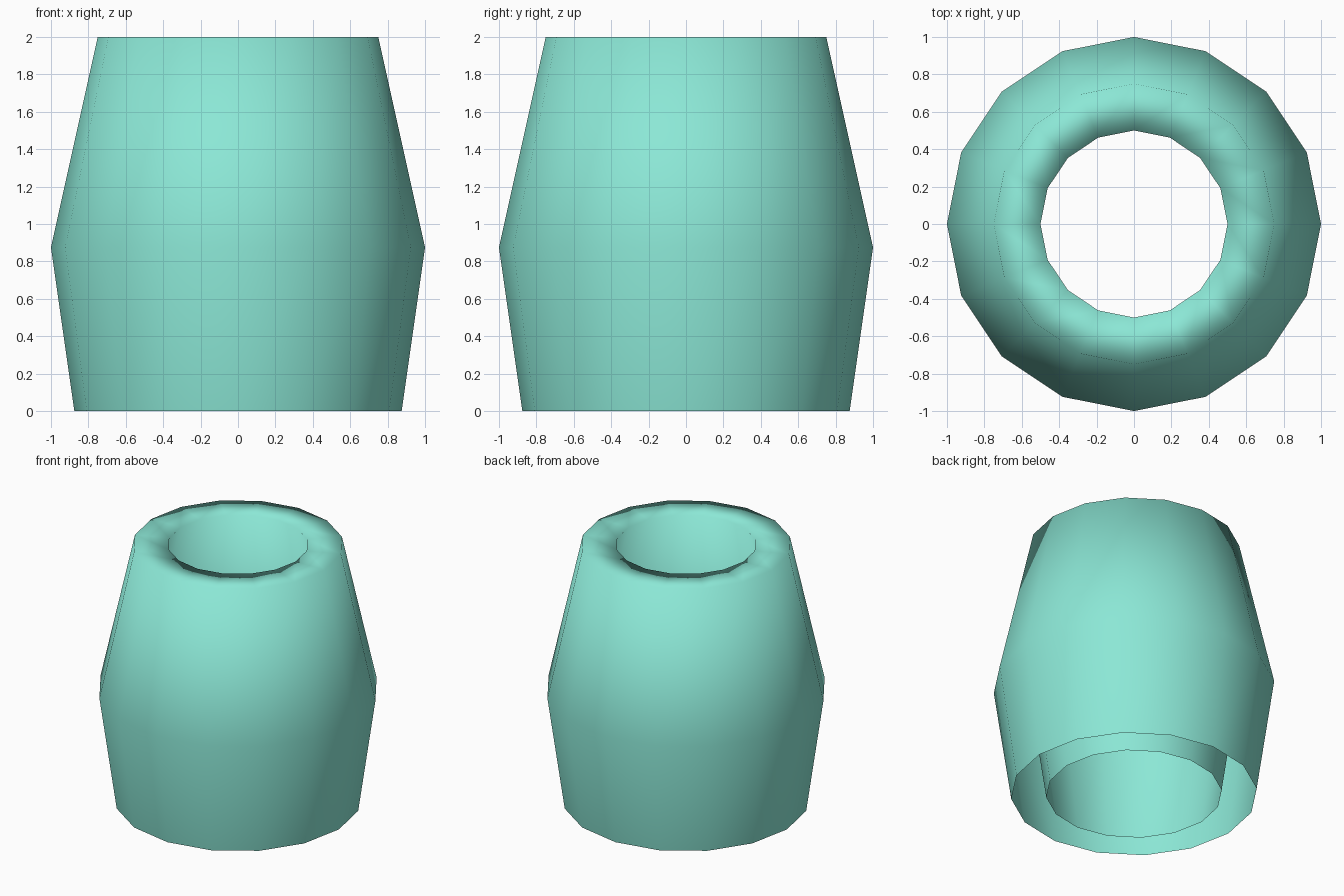
import bpy, bmesh
from math import cos, sin, tau

if "Cube" in bpy.data.objects:
    bpy.data.objects.remove(bpy.data.objects["Cube"])

SIDES = 16
# barrel shell: outer wall up, flat rim, inner wall back down (open underneath)
PROFILE = [(0.875, 0), (1.0, 0.875), (0.75, 2), (0.5, 2), (0.75, 0.875), (0.625, 0)]

bm = bmesh.new()
rings = [[bm.verts.new((r * cos(tau * i / SIDES), r * sin(tau * i / SIDES), z))
          for i in range(SIDES)] for r, z in PROFILE]
for low, high in zip(rings, rings[1:]):
    for i in range(SIDES):
        j = (i + 1) % SIDES
        face = bm.faces.new((low[i], low[j], high[j], high[i]))
        face.smooth = True

mesh = bpy.data.meshes.new("barrel_shell")
bm.to_mesh(mesh)
bm.free()
shell = bpy.data.objects.new("barrel_shell", mesh)
bpy.context.collection.objects.link(shell)

# mint green
mint = bpy.data.materials.new("mint")
mint.diffuse_color = (0.26, 0.80, 0.67, 1)
mint.use_nodes = True
mint.node_tree.nodes["Principled BSDF"].inputs["Base Color"].default_value = mint.diffuse_color
mesh.materials.append(mint)
